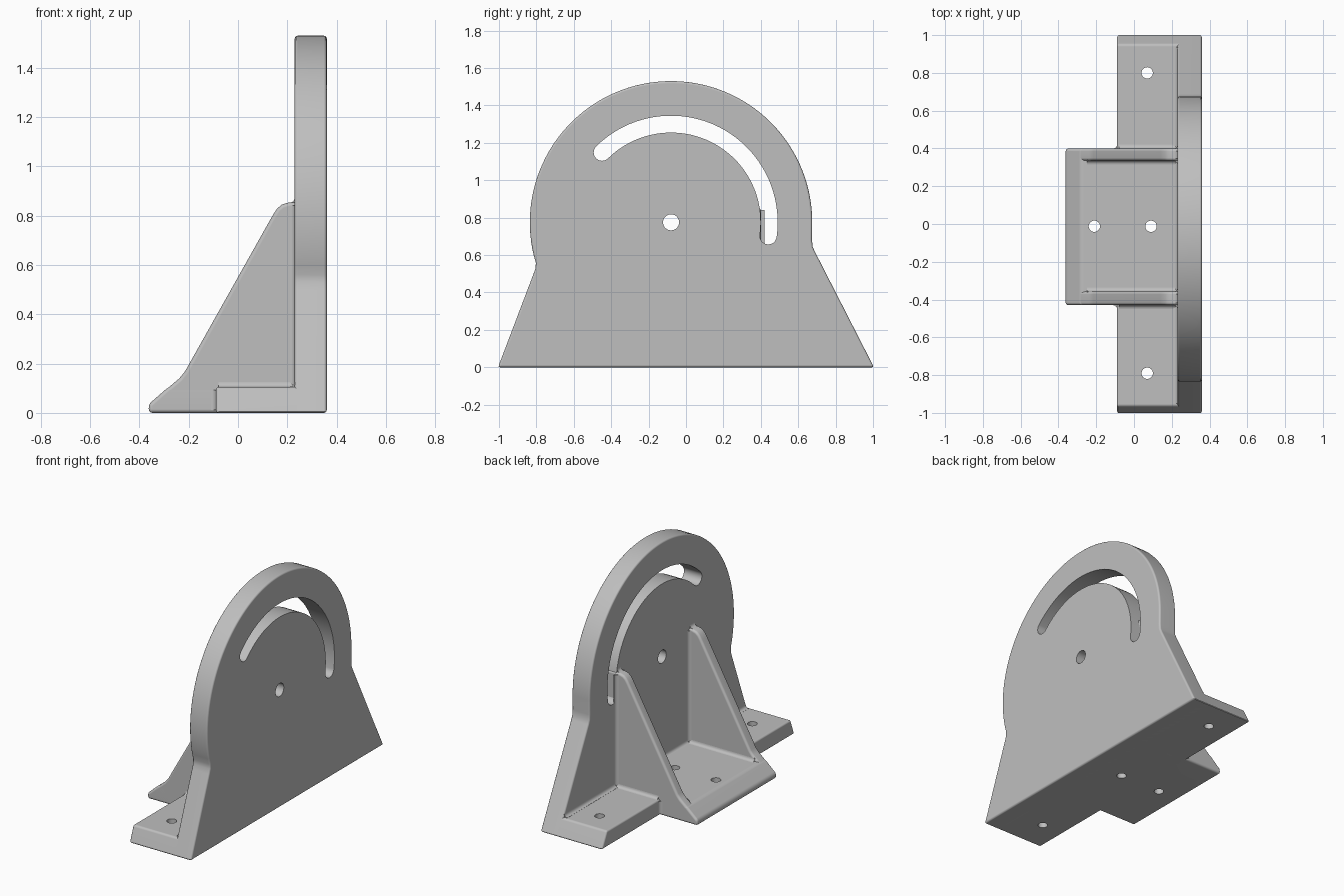
import bpy
import bmesh
from math import cos, sin, pi, radians
from mathutils import Vector

if "Cube" in bpy.data.objects:
    bpy.data.objects.remove(bpy.data.objects["Cube"], do_unlink=True)

grey = bpy.data.materials.new("light_grey")
grey.use_nodes = True
grey.diffuse_color = (0.52, 0.52, 0.52, 1)
grey.node_tree.nodes["Principled BSDF"].inputs["Base Color"].default_value = grey.diffuse_color


def extrude(name, start, shift):
    """Solid made by sweeping a closed outline along a straight shift."""
    bm = bmesh.new()
    shift = Vector(shift)
    a = [bm.verts.new(p) for p in start]
    b = [bm.verts.new(Vector(p) + shift) for p in start]
    bm.faces.new(a)
    bm.faces.new(b)
    for i in range(len(a)):
        j = (i + 1) % len(a)
        bm.faces.new((a[i], a[j], b[j], b[i]))
    bmesh.ops.recalc_face_normals(bm, faces=bm.faces)
    mesh = bpy.data.meshes.new(name)
    bm.to_mesh(mesh)
    bm.free()
    mesh.materials.append(grey)
    obj = bpy.data.objects.new(name, mesh)
    bpy.context.scene.collection.objects.link(obj)
    return obj


def along_x(name, outline, x0, x1):
    return extrude(name, [(x0, y, z) for y, z in outline], (x1 - x0, 0, 0))


def along_y(name, outline, y0, y1):
    return extrude(name, [(x, y0, z) for x, z in outline], (0, y1 - y0, 0))


def arc(cx, cy, r, start, end, n):
    angles = [radians(start + (end - start) * i / n) for i in range(n + 1)]
    return [(cx + r * cos(t), cy + r * sin(t)) for t in angles]


def finish(obj, width=0, cutters=()):
    """Round the edges, cut the openings and smooth the shading."""
    bpy.ops.object.select_all(action='DESELECT')
    obj.select_set(True)
    bpy.context.view_layer.objects.active = obj
    if width:
        bevel = obj.modifiers.new("rounding", 'BEVEL')
        bevel.width = width
        bevel.segments = 3
        bevel.limit_method = 'ANGLE'
        bevel.angle_limit = radians(35)
        bevel.use_clamp_overlap = False
        bpy.ops.object.modifier_apply(modifier=bevel.name)
    for cutter in cutters:
        cut = obj.modifiers.new("opening", 'BOOLEAN')
        cut.operation = 'DIFFERENCE'
        cut.solver = 'EXACT'
        cut.object = cutter
        bpy.ops.object.modifier_apply(modifier=cut.name)
    bpy.ops.object.shade_smooth_by_angle(angle=radians(35))
    weighted = obj.modifiers.new("even_shading", 'WEIGHTED_NORMAL')
    weighted.keep_sharp = True


def fillet(name, p0, p1, u, v, r=0.02):
    """Concave strip in the corner between two walls facing u and v."""
    p0, p1, u, v = Vector(p0), Vector(p1), Vector(u), Vector(v)
    centre = p0 + r * (u + v)
    curve = [centre - r * (cos(t) * u + sin(t) * v)
             for t in (pi / 2 * i / 5 for i in range(6))]
    sunk = 0.005
    outline = [p0 - sunk * (u + v), curve[0] - sunk * u] + curve + [curve[-1] - sunk * v]
    finish(extrude(name, outline, p1 - p0))


# Main dimensions
CY, CZ, R = -0.08, 0.775, 0.755
PLATE_X, BACK_X, FOOT_X = 0.23, 0.36, -0.09
FOOT_Z, FLOOR_Z = 0.105, 0.107
OUT_R, IN_R, OUT_L, IN_L = -0.43, -0.357, 0.40, 0.335

# Cutters: curved slot, pivot hole and screw holes
MID, HALF, A0, A1 = 0.525, 0.045, -8, 134.6


def slot_cap(angle, start):
    t = radians(angle)
    return arc(CY + MID * cos(t), CZ + MID * sin(t), HALF, start, start + 180, 12)[1:-1]


slot_outline = (arc(CY, CZ, MID + HALF, A0, A1, 40) + slot_cap(A1, A1)
                + arc(CY, CZ, MID - HALF, A1, A0, 40) + slot_cap(A0, A0 + 180))
slot = along_x("slot_cutter", slot_outline, 0.1, 0.5)
pivot = along_x("pivot_cutter", arc(CY, CZ, 0.043, 0, 348.75, 31), 0.1, 0.5)
screws = []
for hx, hy in ((0.07, 0.8), (0.07, -0.79), (-0.21, -0.012), (0.09, -0.012)):
    ring = [(x, y, -0.1) for x, y in arc(hx, hy, 0.03, 0, 345, 23)]
    screws.append(extrude("screw_cutter", ring, (0, 0, 0.35)))

# Upright plate with a round head and flared base
plate = along_x("upright_plate",
                [(-1.005, 0), (1.005, 0), (0.688, 0.62), (0.677, 0.645), (0.674, 0.68)]
                + arc(CY, CZ, R, 0, 193.5, 72)
                + [(-0.803, 0.56), (-0.804, 0.53), (-0.815, 0.5)], PLATE_X, BACK_X)
finish(plate, 0.012, [slot, pivot])

# Long foot with ends that follow the flare
foot = along_x("foot", [(-1.005, 0), (1.005, 0), (0.951, FOOT_Z), (-0.965, FOOT_Z)],
               FOOT_X, 0.33)
finish(foot, 0.012, screws)

# Floor between the gussets
floor = along_y("gusset_floor", [(-0.362, 0), (-0.362, 0.035), (-0.28, FLOOR_Z),
                                 (0.3, FLOOR_Z), (0.3, 0)], OUT_R, OUT_L)
finish(floor, 0.015, screws[2:])

# Two gussets
gusset_outline = [(-0.362, 0), (-0.362, 0.035), (-0.238, 0.14), (-0.215, 0.168),
                  (0.14, 0.8), (0.158, 0.828), (0.178, 0.845), (0.205, 0.853),
                  (0.3, 0.854), (0.3, 0)]
for side, outer, inner, s in (("right", OUT_R, IN_R, -1), ("left", OUT_L, IN_L, 1)):
    finish(along_y(side + "_gusset", gusset_outline, min(outer, inner), max(outer, inner)), 0.015)
    out, inn, up, fwd = (0, s, 0), (0, -s, 0), (0, 0, 1), (-1, 0, 0)
    # Fillets where each gusset meets the floor, foot and plate
    fillet(side + "_floor_fillet", (-0.25, inner, FLOOR_Z), (PLATE_X, inner, FLOOR_Z), inn, up)
    fillet(side + "_foot_fillet", (FOOT_X + 0.01, outer, FOOT_Z), (PLATE_X, outer, FOOT_Z), out, up)
    fillet(side + "_inner_fillet", (PLATE_X, inner, 0.1), (PLATE_X, inner, 0.842), inn, fwd)
    fillet(side + "_outer_fillet", (PLATE_X, outer, 0.1), (PLATE_X, outer, 0.842), out, fwd)
    fillet(side + "_corner_fillet", (FOOT_X, outer, 0.012), (FOOT_X, outer, 0.093), out, fwd)
    fillet(side + "_top_fillet", (PLATE_X, outer - s * 0.013, 0.853),
           (PLATE_X, inner + s * 0.013, 0.853), fwd, up)
fillet("plate_fillet", (PLATE_X, -0.95, 0.106), (PLATE_X, 0.937, 0.106), (-1, 0, 0), (0, 0, 1))

# Remove the cutters
for cutter in [slot, pivot] + screws:
    bpy.data.objects.remove(cutter, do_unlink=True)
